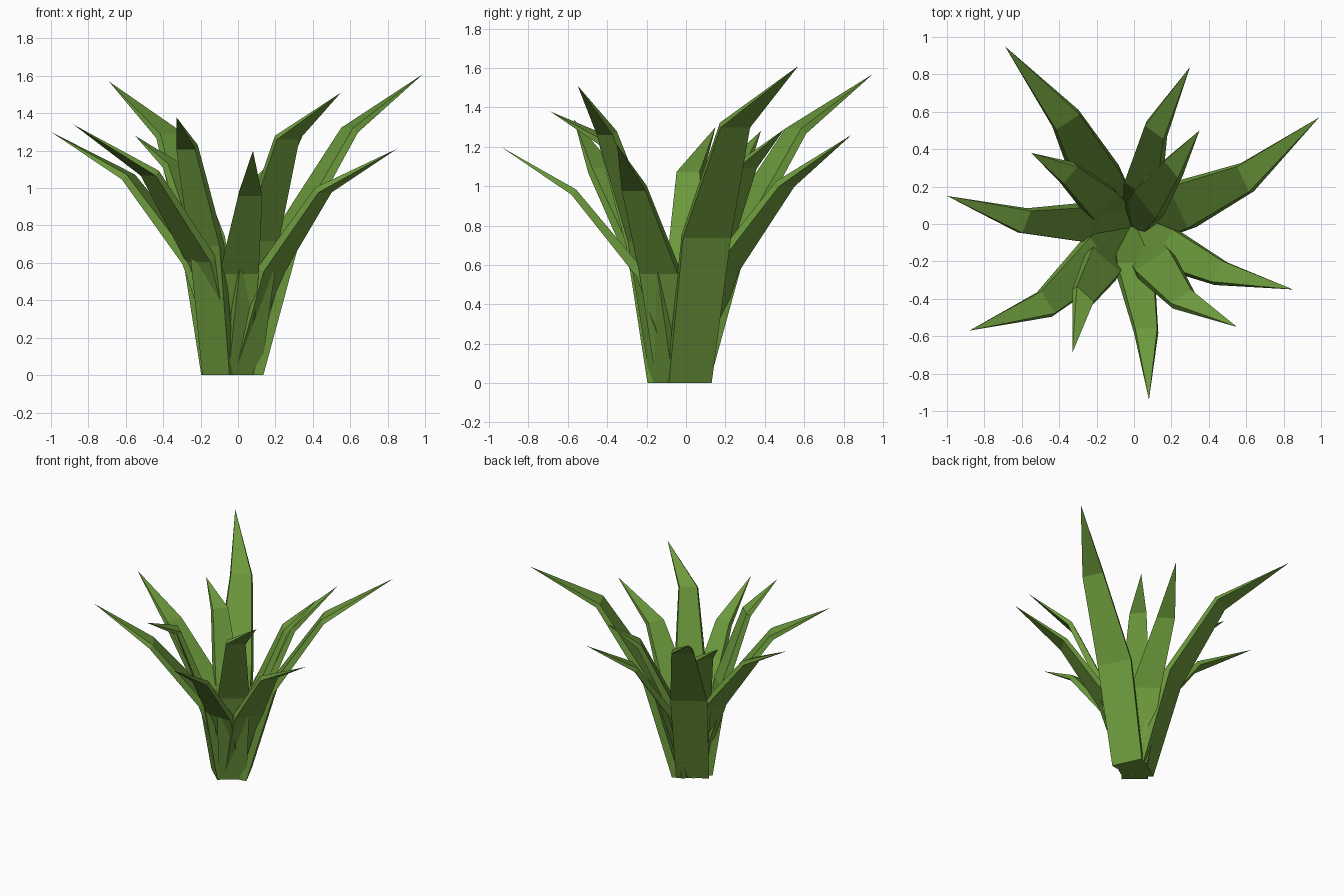
import bpy, bmesh
from mathutils import Vector

if "Cube" in bpy.data.objects:
    bpy.data.objects.remove(bpy.data.objects["Cube"])

green = bpy.data.materials.new("leaf_green")
green.diffuse_color = (0.15, 0.32, 0.045, 1)
green.use_nodes = True
green.node_tree.nodes["Principled BSDF"].inputs["Base Color"].default_value = green.diffuse_color

# Each leaf: two ends of the bend line (x, y), bend height, tip, base centre
LEAVES = [
    ((0.56, 0.32), (0.63, 0.17), 1.31, (0.99, 0.57, 1.61), (0.06, 0.01)),
    ((0.06, 0.54), (0.17, 0.46), 1.01, (0.30, 0.84, 1.26), (0.0, 0.0)),
    ((0.17, 0.35), (0.25, 0.25), 1.10, (0.35, 0.50, 1.29), (0.0, 0.01)),
    ((-0.43, 0.51), (-0.29, 0.60), 1.28, (-0.69, 0.95, 1.57), (-0.08, 0.03)),
    ((-0.39, 0.22), (-0.31, 0.32), 1.12, (-0.55, 0.38, 1.28), (-0.07, 0.02)),
    ((-0.61, -0.05), (-0.56, 0.08), 1.06, (-1.0, 0.15, 1.30), (-0.03, 0.0)),
    ((-0.43, -0.49), (-0.51, -0.36), 1.08, (-0.88, -0.57, 1.34), (-0.03, -0.03)),
    ((-0.32, -0.34), (-0.22, -0.43), 1.22, (-0.33, -0.69, 1.38), (-0.10, -0.11)),
    ((0.0, -0.57), (0.13, -0.57), 0.97, (0.08, -0.94, 1.20), (-0.03, -0.03)),
    ((0.20, -0.44), (0.32, -0.36), 1.27, (0.55, -0.55, 1.51), (0.02, -0.10)),
    ((0.42, -0.32), (0.49, -0.20), 0.99, (0.85, -0.35, 1.21), (0.01, -0.05)),
]


def ring(bm, centre, side, depth, width, thick):
    """Four corners: wider outer face, slightly narrower inner face."""
    pts = []
    for s, d in ((-1, 1), (1, 1), (0.9, -1), (-0.9, -1)):
        pts.append(bm.verts.new(centre + side * s * width / 2 + depth * d * thick / 2))
    return pts


def leaf(i, a, b, z, tip, foot):
    a, b, tip = Vector((*a, z)), Vector((*b, z)), Vector(tip)
    kink = (a + b) / 2
    flat = Vector((kink.x, kink.y, 0))
    out = flat.normalized()
    base = Vector((*foot, 0))
    mid = base.lerp(flat, 0.37)
    mid.z = 0.57 * z
    width = (b - a).length
    side = (b - a).normalized()
    if side.cross(Vector((0, 0, 1))).dot(out) < 0:
        side = -side
    bm = bmesh.new()

    def across(axis):
        d = axis.cross(side).normalized()
        return d if d.dot(out) > 0 else -d

    flat_depth = side.cross(Vector((0, 0, 1)))
    rings = [
        ring(bm, base, side, flat_depth, width * 1.45, 0.055),
        ring(bm, mid, side, across(kink - base), width * 1.62, 0.05),
        ring(bm, kink, side, across(tip - mid), width, 0.036),
    ]
    bm.faces.new(rings[0])
    for lo, hi in zip(rings, rings[1:]):
        for k in range(4):
            n = (k + 1) % 4
            bm.faces.new((lo[k], lo[n], hi[n], hi[k]))
    point = bm.verts.new(tip)
    for k in range(4):
        bm.faces.new((rings[2][k], rings[2][(k + 1) % 4], point))
    bmesh.ops.recalc_face_normals(bm, faces=bm.faces)
    me = bpy.data.meshes.new(f"leaf_{i}")
    bm.to_mesh(me)
    bm.free()
    me.materials.append(green)
    bpy.context.collection.objects.link(bpy.data.objects.new(f"leaf_{i}", me))


# Ring of pointed, outward-bending leaves
for i, data in enumerate(LEAVES, 1):
    leaf(i, *data)
